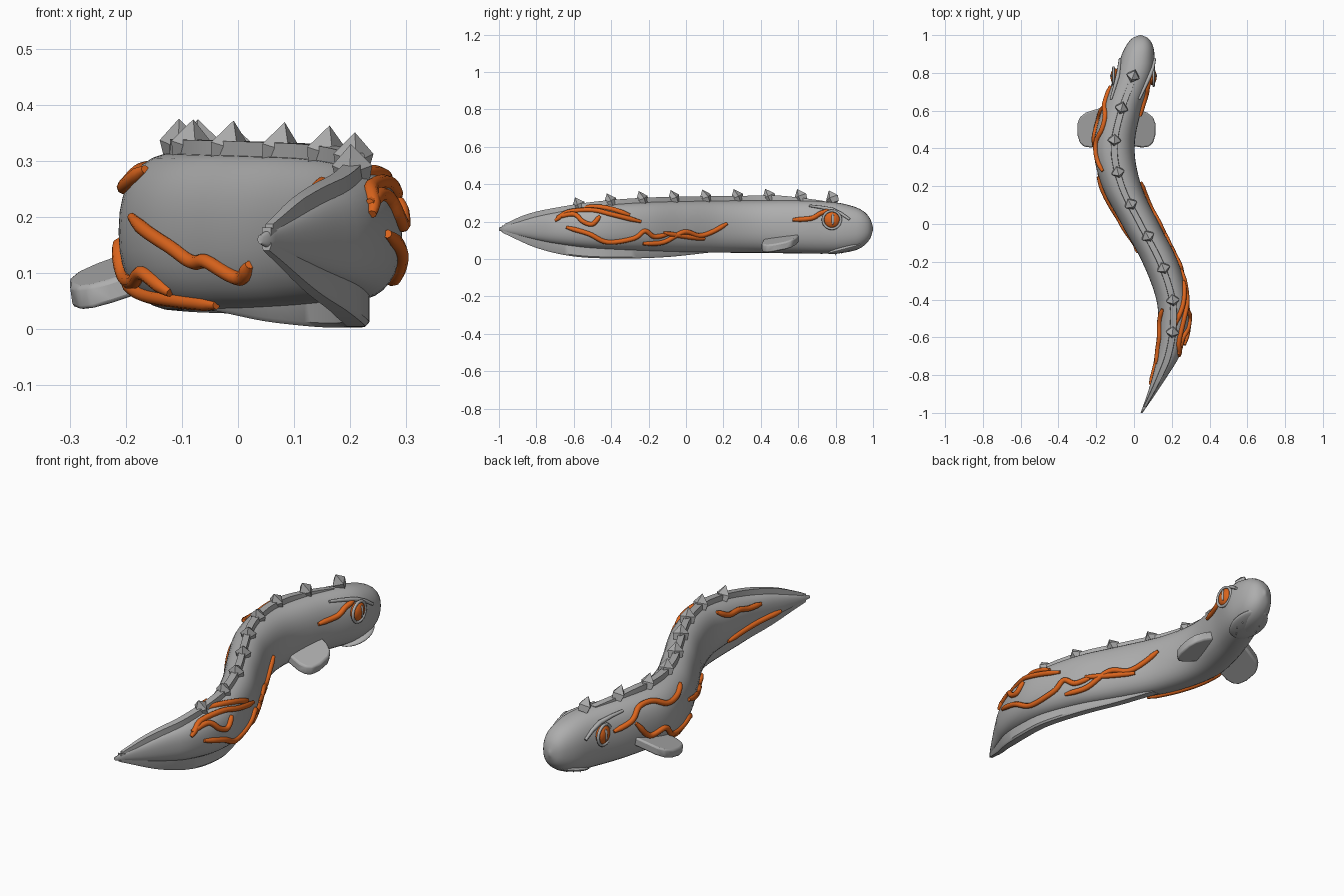
import bpy, bmesh, math
from mathutils import Vector, Matrix

if "Cube" in bpy.data.objects:
    bpy.data.objects.remove(bpy.data.objects["Cube"])


def material(name, rgb):
    m = bpy.data.materials.new(name)
    m.diffuse_color = (*rgb, 1)
    m.use_nodes = True
    m.node_tree.nodes["Principled BSDF"].inputs["Base Color"].default_value = m.diffuse_color
    return m


GREY = material("grey skin", (0.42, 0.42, 0.42))
ORANGE = material("orange glow", (0.72, 0.13, 0.012))

# Body stations: y, centre x, half width, top z, bottom z
BODY = [(-1, .04, .005, .168, .152), (-.9, .092, .022, .2, .125), (-.8, .14, .04, .23, .1),
        (-.7, .18, .06, .25, .08), (-.55, .207, .078, .275, .06), (-.4, .203, .085, .292, .05),
        (-.2, .138, .095, .305, .042), (0, .033, .1, .31, .036), (.2, -.065, .105, .313, .034),
        (.4, -.105, .108, .315, .033), (.6, -.067, .105, .314, .03), (.8, .004, .1, .303, .03),
        (.9, .022, .086, .28, .045), (.95, .03, .068, .255, .07), (.985, .033, .04, .215, .11),
        (1, .034, .004, .17, .155)]
POWER = 2.3


def interp(rows, t):
    """Smooth interpolation of table columns by the first column."""
    t = max(rows[0][0], min(rows[-1][0], t))
    i = 0
    while i < len(rows) - 2 and t > rows[i + 1][0]:
        i += 1
    h = rows[i + 1][0] - rows[i][0]
    s = (t - rows[i][0]) / h

    def slope(k, c):
        a, b = rows[max(k - 1, 0)], rows[min(k + 1, len(rows) - 1)]
        return (b[c] - a[c]) / (b[0] - a[0])
    out = []
    for c in range(1, len(rows[0])):
        p, q = rows[i][c], rows[i + 1][c]
        out.append(p * (1 + 2 * s) * (1 - s) ** 2 + h * slope(i, c) * s * (1 - s) ** 2
                   + q * s * s * (3 - 2 * s) + h * slope(i + 1, c) * s * s * (s - 1))
    return out


def skin_x(side, y, z):
    cx, hw, top, bot = interp(BODY, y)
    d = min(1, abs(z - (top + bot) / 2) / ((top - bot) / 2))
    return cx + side * hw * (1 - d ** POWER) ** (1 / POWER)


def finish(name, bm, mat, angle=40):
    bmesh.ops.recalc_face_normals(bm, faces=bm.faces[:])
    me = bpy.data.meshes.new(name)
    bm.to_mesh(me)
    bm.free()
    me.materials.append(mat)
    ob = bpy.data.objects.new(name, me)
    bpy.context.collection.objects.link(ob)
    bpy.ops.object.select_all(action='DESELECT')
    ob.select_set(True)
    bpy.context.view_layer.objects.active = ob
    if angle:
        bpy.ops.object.shade_smooth_by_angle(angle=math.radians(angle))
    return ob


def loft(name, rings, mat, angle=40):
    bm = bmesh.new()
    vs = [[bm.verts.new(p) for p in r] for r in rings]
    for a, b in zip(vs, vs[1:]):
        for k in range(len(a)):
            j = (k + 1) % len(a)
            bm.faces.new((a[k], a[j], b[j], b[k]))
    bm.faces.new(vs[0])
    bm.faces.new(vs[-1])
    return finish(name, bm, mat, angle)


def ellipsoid(name, loc, size, mat, rot=Matrix()):
    bm = bmesh.new()
    bmesh.ops.create_uvsphere(bm, u_segments=24, v_segments=14, radius=1)
    bm.transform(Matrix.Translation(loc) @ rot @ Matrix.Diagonal((*size, 1)))
    return finish(name, bm, mat)


def tube(name, paths, radius, mat, cyclic=False):
    cu = bpy.data.curves.new(name, 'CURVE')
    cu.dimensions = '3D'
    cu.bevel_depth, cu.bevel_resolution, cu.use_fill_caps = radius, 2, True
    for pts in paths:
        sp = cu.splines.new('POLY')
        sp.points.add(len(pts) - 1)
        sp.use_cyclic_u = cyclic
        for k, p in enumerate(pts):
            sp.points[k].co = (*p, 1)
            e = min(k, len(pts) - 1 - k)
            sp.points[k].radius = 1 if cyclic else min(1, .6 + .2 * e)
    cu.materials.append(mat)
    ob = bpy.data.objects.new(name, cu)
    bpy.context.collection.objects.link(ob)
    bpy.ops.object.select_all(action='DESELECT')
    ob.select_set(True)
    bpy.context.view_layer.objects.active = ob
    bpy.ops.object.convert(target='MESH')
    bpy.ops.object.shade_smooth_by_angle(angle=math.radians(50))


def span(a, b, n):
    return [a + (b - a) * k / n for k in range(n + 1)]


# Body
rings = []
for y in span(-1, .88, 60) + [.91, .935, .955, .97, .98, .988, .994, .998, 1]:
    cx, hw, top, bot = interp(BODY, y)
    ring = []
    for k in range(32):
        c, s = math.cos(k * math.tau / 32), math.sin(k * math.tau / 32)
        ring.append((cx + hw * math.copysign(abs(c) ** (2 / POWER), c), y,
                     (top + bot) / 2 + (top - bot) / 2 * math.copysign(abs(s) ** (2 / POWER), s)))
    rings.append(ring)
loft("body", rings, GREY, 60)

# Ridge along the back
rings = []
for y in span(-.97, .74, 50):
    cx, hw, top, bot = interp(BODY, y)
    rise = .024 * min(1, (y + 1.03) / .15, (.76 - y) / .25)
    w = min(.019, .008 + (y + .97) * .05)
    rings.append([(cx - w, y, top - .03), (cx + w, y, top - .03),
                  (cx + w * .85, y, top + rise), (cx - w * .85, y, top + rise)])
loft("back_ridge", rings, GREY)

# Keel fin under the tail
KEEL = [(-.98, .14), (-.8, .06), (-.6, .014), (-.35, .003), (-.1, .011), (.12, .034)]
rings = []
for y in span(-.98, .12, 40):
    cx, hw, top, bot = interp(BODY, y)
    z = interp(KEEL, y)[0]
    w = min(.024, .008 + (y + .98) * .05)
    rings.append([(cx - w, y, bot + .035), (cx + w, y, bot + .035), (cx + w, y, z + .008),
                  (cx + w * .7, y, z), (cx - w * .7, y, z), (cx - w, y, z + .008)])
loft("tail_keel", rings, GREY)

# Row of four-sided back spikes leaning towards the tail
for k in range(9):
    y = .77 - k * .1695
    cx, hw, top, bot = interp(BODY, y)
    d = interp(BODY, y + .02)[0] - interp(BODY, y - .02)[0]
    bm = bmesh.new()
    cone = bmesh.ops.create_cone(bm, cap_ends=True, segments=4, radius1=.036, radius2=0, depth=.042)
    bmesh.ops.translate(bm, verts=cone["verts"], vec=(0, 0, .021))
    stem = bmesh.ops.create_cone(bm, cap_ends=True, segments=4, radius1=.03, radius2=.036, depth=.03)
    bmesh.ops.translate(bm, verts=stem["verts"], vec=(0, 0, -.015))
    # Diamond corners sit on the spine direction
    turn = 0 if any(abs(v.co.x) < .001 and v.co.y > .02 for v in bm.verts) else math.pi / 4
    bm.transform(Matrix.Translation((cx, y + .01, top + .022))
                 @ Matrix.Rotation(math.atan2(-d, .04), 4, 'Z')
                 @ Matrix.Rotation(math.radians(24), 4, 'X') @ Matrix.Rotation(turn, 4, 'Z'))
    finish("back_spike", bm, GREY, 0)

# Side fins
FIN = [(-.05, .42), (.035, .405), (.07, .41), (.092, .43), (.104, .47),
       (.105, .53), (.092, .565), (.06, .59), (-.05, .625)]
for side in (-1, 1):
    base = interp(BODY, .5)[0] + side * .103
    bm = bmesh.new()
    lo = [bm.verts.new((base + side * (u - .006), y, .075 - .3 * u + .2 * (y - .5))) for u, y in FIN]
    hi = [bm.verts.new((base + side * u, y, .117 - .3 * u + .2 * (y - .5))) for u, y in FIN]
    bm.faces.new(lo)
    bm.faces.new(hi)
    for a in range(len(FIN)):
        b = (a + 1) % len(FIN)
        bm.faces.new((lo[a], lo[b], hi[b], hi[a]))
    fin = finish("side_fin", bm, GREY)
    bev = fin.modifiers.new("soft edge", 'BEVEL')
    bev.width, bev.segments = .008, 2

# Eyes with lids, slit pupils and brows
for side in (-1, 1):
    x = skin_x(side, .78, .21)
    ellipsoid("eye", (x, .78, .21), (.024, .044, .044), ORANGE)
    ellipsoid("pupil", (x + side * .02, .785, .213), (.007, .008, .03), GREY)
    ring = [(x + side * .008, .78 + .048 * math.cos(a), .21 + .048 * math.sin(a))
            for a in span(0, math.tau * 23 / 24, 23)]
    tube("eye_rim", [ring], .007, GREY, True)
    brow = [(.66, .285), (.72, .277), (.78, .265), (.83, .243), (.875, .212)]
    tube("brow", [[(skin_x(side, y, z) + side * .006, y, z) for y, z in brow]], .011, GREY)

# Lower lip plate and little teeth
tilt = Matrix.Rotation(math.radians(15), 4, 'X')
ellipsoid("lower_lip", (.022, .86, .058), (.082, .105, .018), GREY, tilt)
for k in range(7):
    a = math.radians(-60 + k * 40)
    bm = bmesh.new()
    bmesh.ops.create_cone(bm, cap_ends=True, segments=6, radius1=0, radius2=.007, depth=.02)
    bm.transform(Matrix.Translation((.02 + .05 * math.cos(a), .85 + .06 * math.sin(a),
                                     .042 + .016 * math.sin(a))))
    finish("tooth", bm, GREY, 0)

# Raised veins wandering over each flank, as (y, z) paths
RIGHT = [[(-.7, .205), (-.63, .252), (-.5, .262), (-.4, .24), (-.24, .2)],
         [(-.69, .225), (-.6, .24), (-.55, .2), (-.5, .187), (-.46, .23)],
         [(-.64, .262), (-.5, .28), (-.4, .268), (-.3, .235)],
         [(-.64, .17), (-.52, .135), (-.42, .09), (-.28, .11), (-.22, .15), (-.17, .12), (-.1, .13)],
         [(-.23, .082), (-.12, .09), (-.01, .145), (.07, .125), (.14, .145), (.22, .19)],
         [(-.12, .14), (0, .12), (.1, .108)],
         [(.57, .21), (.67, .218), (.72, .245), (.77, .26)]]
LEFT = [[(.25, .2), (.1, .15), (.03, .12), (-.02, .12), (-.1, .09), (-.15, .115)],
        [(.73, .21), (.64, .235), (.58, .28), (.5, .285), (.43, .255), (.35, .26), (.28, .285)],
        [(.62, .22), (.55, .14), (.46, .15), (.4, .095), (.3, .085), (.22, .1), (.15, .065)],
        [(.42, .09), (.3, .062), (.15, .05), (.05, .043)],
        [(-.45, .265), (-.52, .23), (-.6, .225), (-.66, .21), (-.74, .205)],
        [(-.52, .1), (-.65, .115), (-.75, .125), (-.85, .135)]]
for side, name, veins in ((1, "right_veins", RIGHT), (-1, "left_veins", LEFT)):
    paths = []
    for v in veins:
        rows = [(k, *p) for k, p in enumerate(v)]
        yz = [interp(rows, t) for t in span(0, len(v) - 1, 6 * (len(v) - 1))]
        paths.append([(skin_x(side, y, z) + side * .004, y, z) for y, z in yz])
    tube(name, paths, .013, ORANGE)
